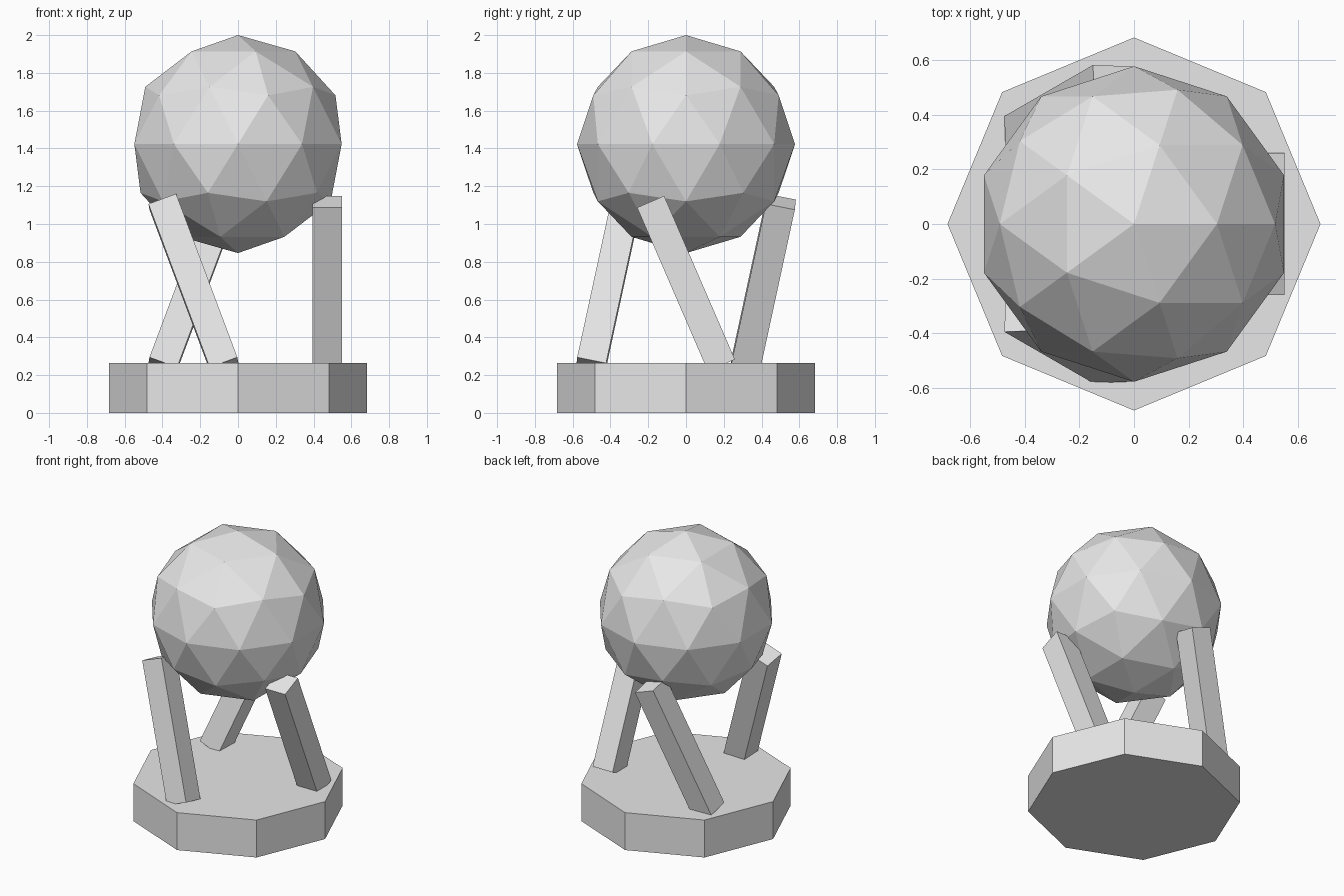
import bpy
import math
from mathutils import Matrix, Vector

default_cube = bpy.data.objects.get("Cube")
if default_cube:
    bpy.data.objects.remove(default_cube, do_unlink=True)

# One plain grey for the whole model
GREY = (0.8, 0.8, 0.8, 1.0)
grey = bpy.data.materials.new("light_grey")
grey.use_nodes = True
grey.diffuse_color = GREY
grey.node_tree.nodes["Principled BSDF"].inputs["Base Color"].default_value = GREY


def finish(name):
    """Name the newest object and give it the grey material."""
    obj = bpy.context.object
    obj.name = obj.data.name = name
    obj.data.materials.append(grey)
    return obj


# Octagonal plinth with corners on the axes
BASE_HEIGHT = 0.265
bpy.ops.mesh.primitive_cylinder_add(
    vertices=8, radius=0.682, depth=BASE_HEIGHT, location=(0, 0, BASE_HEIGHT / 2))
finish("base")

# Faceted ball
BALL_RADIUS = 0.577
bpy.ops.mesh.primitive_ico_sphere_add(
    subdivisions=2, radius=BALL_RADIUS, location=(0, 0, 2 - BALL_RADIUS))
finish("ball")

# Three square legs, each leaning sideways about its own outward axis
LEG_SIZE = (0.156, 0.156, 0.943)
LEAN = math.radians(23.4)
for i, name in enumerate(("left_leg", "back_right_leg", "front_right_leg")):
    angle = i * math.tau / 3
    outward = Vector((math.cos(angle), math.sin(angle), 0))
    bpy.ops.mesh.primitive_cube_add(size=1)
    leg = finish(name)
    leg.data.transform(Matrix.Diagonal((*LEG_SIZE, 1)))
    leg.matrix_world = (Matrix.Translation(outward * 0.472 + Vector((0, 0, 0.685)))
                        @ Matrix.Rotation(LEAN, 4, outward))
